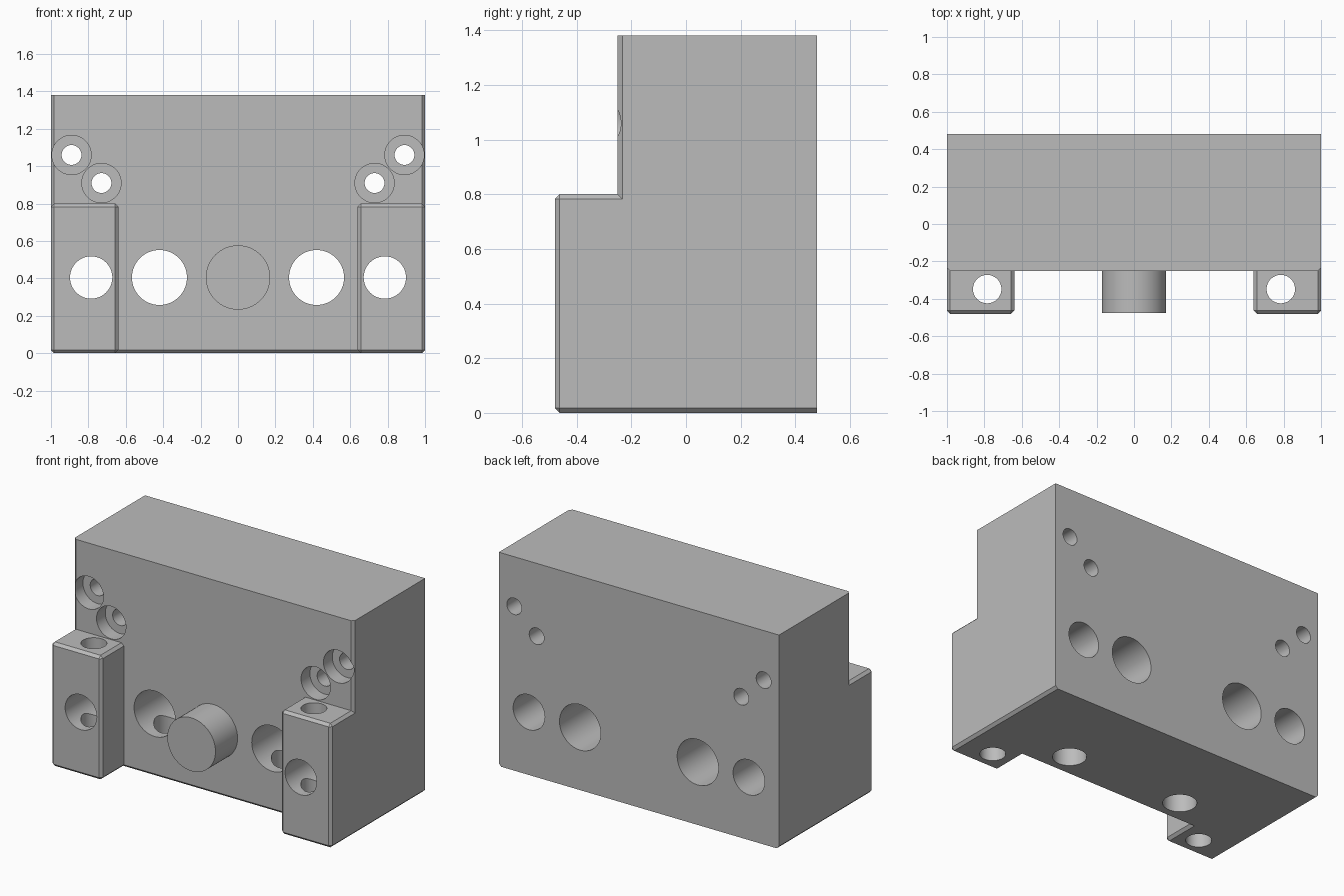
import bpy, bmesh, math
from mathutils import Matrix, Vector

cube = bpy.data.objects.get("Cube")
if cube:
    bpy.data.objects.remove(cube, do_unlink=True)

GREY = (0.5, 0.5, 0.5, 1)
metal = bpy.data.materials.new("plain grey")
metal.use_nodes = True
metal.diffuse_color = GREY
metal.node_tree.nodes["Principled BSDF"].inputs["Base Color"].default_value = GREY

BACK, FACE, FRONT = 0.48, -0.25, -0.48   # y of back, body face, foot face
FOOT_TOP, TOP, INNER = 0.8, 1.38, 0.64
CHAMFER = 0.017


def add_object(name, bm):
    mesh = bpy.data.meshes.new(name)
    bm.to_mesh(mesh)
    bm.free()
    mesh.materials.append(metal)
    obj = bpy.data.objects.new(name, mesh)
    bpy.context.collection.objects.link(obj)
    return obj


def cylinder(name, radius, start, end):
    """Capped cylinder running from start to end."""
    a, b = Vector(start), Vector(end)
    turn = (b - a).to_track_quat('Z', 'Y').to_matrix().to_4x4()
    bm = bmesh.new()
    bmesh.ops.create_cone(bm, cap_ends=True, segments=64, radius1=radius, radius2=radius,
                          depth=(b - a).length, matrix=Matrix.Translation((a + b) / 2) @ turn)
    return add_object(name, bm)


def extrude_up(bm, face, height):
    new = bmesh.ops.extrude_face_region(bm, geom=[face])["geom"]
    bmesh.ops.translate(bm, vec=(0, 0, height),
                        verts=[g for g in new if isinstance(g, bmesh.types.BMVert)])
    bm.faces.remove(face)


# Block: U-shaped plan raised to the foot tops, then the rear part raised further
bm = bmesh.new()
half = [(1, BACK), (1, FRONT), (INNER, FRONT), (INNER, FACE)]
plan = half + [(-x, y) for x, y in reversed(half)]
base = bm.faces.new([bm.verts.new((x, y, 0)) for x, y in plan])
bottom = base.copy()
extrude_up(bm, base, FOOT_TOP)
bmesh.ops.remove_doubles(bm, verts=bm.verts, dist=1e-5)
bmesh.ops.recalc_face_normals(bm, faces=bm.faces)
caps = [f for f in bm.faces if f.normal.z > 0.9]
bmesh.ops.bisect_plane(bm, geom=caps + list({e for f in caps for e in f.edges})
                       + list({v for f in caps for v in f.verts}),
                       plane_co=(0, FACE, 0), plane_no=(0, 1, 0), dist=1e-5)
rear = max((f for f in bm.faces if f.normal.z > 0.9), key=lambda f: f.calc_area())
extrude_up(bm, rear, TOP - FOOT_TOP)
bmesh.ops.remove_doubles(bm, verts=bm.verts, dist=1e-5)
bmesh.ops.recalc_face_normals(bm, faces=bm.faces)
bmesh.ops.dissolve_limit(bm, angle_limit=0.02, verts=bm.verts, edges=bm.edges)

# Chamfer the outward edges, leaving the back and the very top sharp
sharp = [e for e in bm.edges if e.is_convex and e.calc_face_angle(0) > 1
         and not all(v.co.y > BACK - 0.01 for v in e.verts)
         and not all(v.co.z > TOP - 0.01 for v in e.verts)]
bmesh.ops.bevel(bm, geom=sharp, offset=CHAMFER, segments=1, affect='EDGES', profile=0.5)
block = add_object("mounting_block", bm)

# Holes, the same on both sides
cutters = []
for s in (-1, 1):
    def bore(name, radius, start, end):
        cutters.append(cylinder(name, radius, start, end))

    bore("foot_bore", 0.113, (s * 0.785, -0.6, 0.405), (s * 0.785, 0.6, 0.405))
    bore("guide_bore", 0.147, (s * 0.42, -0.6, 0.405), (s * 0.42, 0.6, 0.405))
    bore("foot_pin_hole", 0.076, (s * 0.785, -0.348, -0.1), (s * 0.785, -0.348, 0.9))
    bore("bottom_hole", 0.1, (s * 0.42, -0.085, -0.1), (s * 0.42, -0.085, 0.4))
    for x, z in ((0.89, 1.06), (0.73, 0.91)):
        bore("screw_hole", 0.053, (s * x, -0.6, z), (s * x, 0.6, z))
        bore("screw_recess", 0.105, (s * x, -0.27, z), (s * x, FACE + 0.09, z))

for c in cutters:
    c.hide_render = True
    cut = block.modifiers.new(c.name, 'BOOLEAN')
    cut.operation, cut.solver, cut.object = 'DIFFERENCE', 'EXACT', c

bpy.context.view_layer.objects.active = block
for m in list(block.modifiers):
    bpy.ops.object.modifier_apply(modifier=m.name)
for c in cutters:
    bpy.data.objects.remove(c, do_unlink=True)

# Round peg in the middle of the front
peg = cylinder("front_peg", 0.172, (0, -0.475, 0.405), (0, FACE + 0.01, 0.405))

bpy.ops.object.select_all(action='DESELECT')
for obj in (block, peg):
    obj.select_set(True)
bpy.ops.object.shade_smooth_by_angle(angle=math.radians(30))
